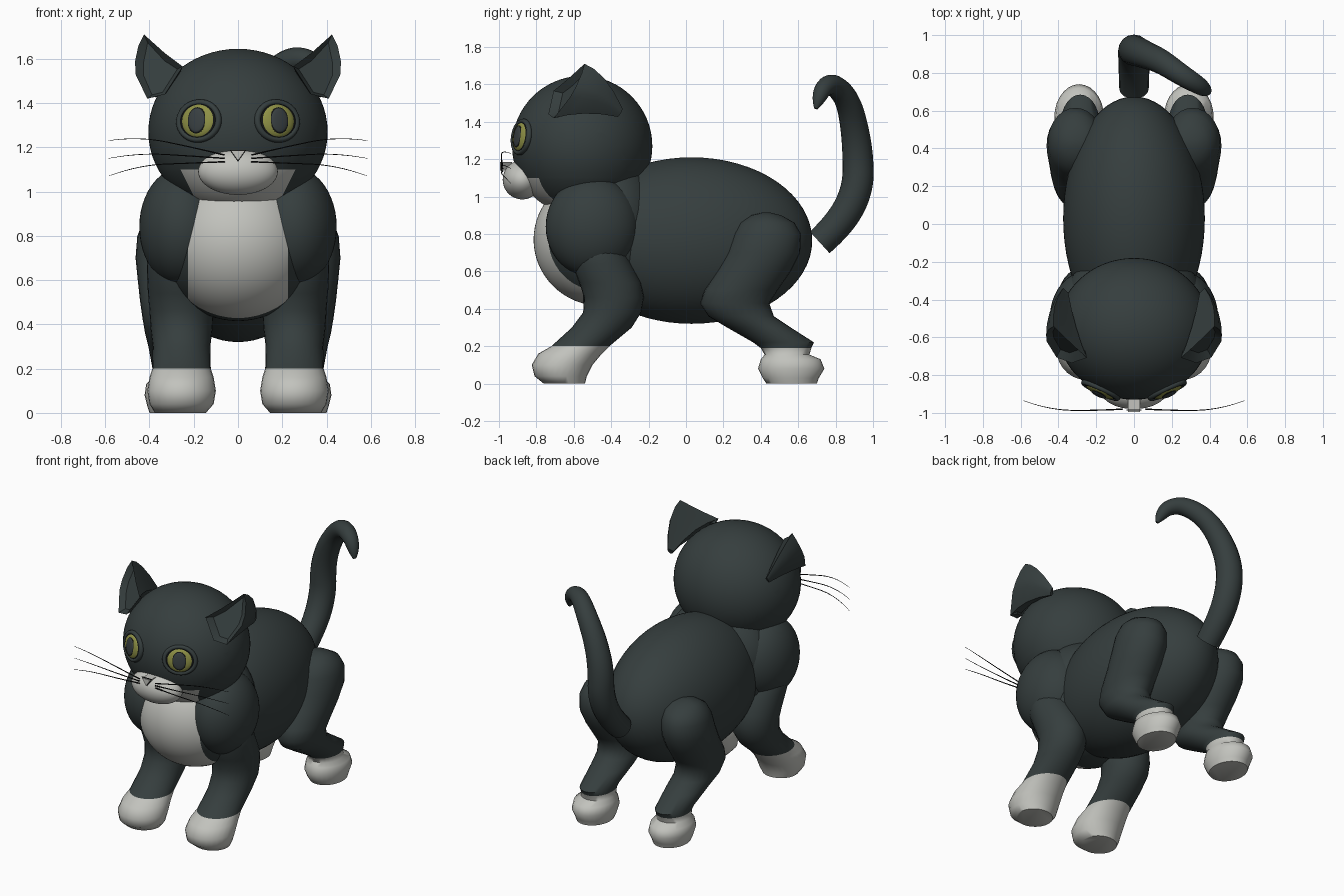
import bpy, bmesh, math
from mathutils import Vector

cube = bpy.data.objects.get("Cube")
if cube:
    bpy.data.objects.remove(cube, do_unlink=True)


def material(name, rgb):
    m = bpy.data.materials.new(name)
    m.use_nodes = True
    m.diffuse_color = (*rgb, 1)
    bsdf = m.node_tree.nodes["Principled BSDF"]
    bsdf.inputs["Base Color"].default_value = (*rgb, 1)
    bsdf.inputs["Roughness"].default_value = 0.7
    return m


FUR = material("charcoal fur", (0.036, 0.048, 0.048))
WHITE = material("white fur", (0.54, 0.545, 0.51))
IRIS = material("yellow green iris", (0.27, 0.28, 0.06))
PUPIL = material("slate pupil", (0.04, 0.05, 0.053))
BLACK = material("black line", (0.006, 0.007, 0.007))


def finish(obj, name, *mats, angle=40):
    obj.name = obj.data.name = name
    for m in mats:
        obj.data.materials.append(m)
    bpy.ops.object.select_all(action='DESELECT')
    obj.select_set(True)
    bpy.context.view_layer.objects.active = obj
    bpy.ops.object.shade_smooth_by_angle(angle=math.radians(angle))


def from_bmesh(bm, name, *mats, angle=40):
    bmesh.ops.recalc_face_normals(bm, faces=bm.faces)
    mesh = bpy.data.meshes.new(name)
    bm.to_mesh(mesh)
    bm.free()
    obj = bpy.data.objects.new(name, mesh)
    bpy.context.collection.objects.link(obj)
    finish(obj, name, *mats, angle=angle)


def ellipsoid(name, loc, size, mats, rule=None, cuts=(), rot=None, seg=48):
    """Ellipsoid; cuts are (point, normal) planes, rule marks second-colour faces."""
    bm = bmesh.new()
    bmesh.ops.create_uvsphere(bm, u_segments=seg, v_segments=seg // 2, radius=1)
    for v in bm.verts:
        p = Vector(a * b for a, b in zip(v.co, size))
        v.co = Vector(loc) + (rot @ p if rot else p)
    for co, no in cuts:
        bmesh.ops.bisect_plane(bm, geom=bm.verts[:] + bm.edges[:] + bm.faces[:],
                               plane_co=co, plane_no=no)
    if rule:
        for f in bm.faces:
            f.material_index = int(rule(f.calc_center_median()))
    from_bmesh(bm, name, *mats)


def bridge(bm, rings):
    """Skin a list of vertex rings and close both ends."""
    loops = [[bm.verts.new(p) for p in r] for r in rings]
    n = len(loops[0])
    for a, b in zip(loops, loops[1:]):
        for i in range(n):
            bm.faces.new((a[i], a[(i + 1) % n], b[(i + 1) % n], b[i]))
    return bm.faces.new(loops[0]), bm.faces.new(loops[-1])


def leg(name, side, sections, white_top, seg=28):
    """Stack of oval sections: (z, front y, back y, centre x, half width)."""
    bm = bmesh.new()
    rings = []
    for z, y0, y1, x, w in sections:
        turn = [2 * math.pi * i / seg for i in range(seg)]
        rings.append([(side * (x + w * math.cos(t)),
                       (y0 + y1) / 2 + (y1 - y0) / 2 * math.sin(t), z) for t in turn])
    bridge(bm, rings)
    for f in bm.faces:
        f.material_index = int(f.calc_center_median().z < white_top)
    from_bmesh(bm, name, FUR, WHITE, angle=60)


def tube(name, points, depth, mat, sides=6):
    """Smooth swept tube through (x, y, z, radius factor) control points."""
    cu = bpy.data.curves.new(name, 'CURVE')
    cu.dimensions = '3D'
    cu.bevel_depth, cu.bevel_resolution, cu.use_fill_caps = depth, sides, True
    sp = cu.splines.new('NURBS')
    sp.points.add(len(points) - 1)
    for p, (x, y, z, r) in zip(sp.points, points):
        p.co, p.radius = (x, y, z, 1), r
    sp.order_u, sp.use_endpoint_u, sp.resolution_u = 3, True, 8
    obj = bpy.data.objects.new(name, cu)
    bpy.context.collection.objects.link(obj)
    bpy.ops.object.select_all(action='DESELECT')
    obj.select_set(True)
    bpy.context.view_layer.objects.active = obj
    bpy.ops.object.convert(target='MESH')
    finish(bpy.context.view_layer.objects.active, name, mat)


# Head with white throat, body and chest with white bib
HEAD, HEAD_R = Vector((0, -0.555, 1.27)), Vector((0.405, 0.375, 0.375))
ellipsoid("head", HEAD, HEAD_R, (FUR, WHITE), seg=64,
          rule=lambda c: c.z < 1.1 and c.y < -0.66 and abs(c.x) < 0.26 - (1.1 - c.z) * 0.5,
          cuts=[((0, 0, 1.1), (0, 0, 1)), ((0.26, 0, 1.1), (1, 0, -0.5)),
                ((-0.26, 0, 1.1), (1, 0, 0.5))])
ellipsoid("body", (0, 0.03, 0.765), (0.375, 0.645, 0.445), (FUR,), seg=64)
ellipsoid("neck", (0, -0.38, 0.88), (0.36, 0.25, 0.32), (FUR,))
ellipsoid("chest", (0, -0.45, 0.77), (0.36, 0.365, 0.355), (FUR, WHITE), seg=64,
          rule=lambda c: abs(c.x) < 0.225 and c.y < -0.55,
          cuts=[((0.225, 0, 0), (1, 0, 0)), ((-0.225, 0, 0), (1, 0, 0)),
                ((0, -0.55, 0), (0, 1, 0))])

# Muzzle and nose
ellipsoid("muzzle", (0, -0.875, 1.09), (0.18, 0.105, 0.105), (WHITE,))
for name, mat, s, y0, y1 in (("nose_outline", BLACK, 1.2, -0.988, -0.982),
                             ("nose", WHITE, 1, -0.995, -0.93)):
    bm = bmesh.new()
    tri = [(-0.032, 0.02), (0.032, 0.02), (0, -0.026)]
    bridge(bm, [[(x * s, y, 1.165 + z * s) for x, z in tri] for y in (y0, y1)])
    from_bmesh(bm, name, mat)

FRONT_LEG = [(0, -0.76, -0.54, 0.26, 0.115), (0.04, -0.81, -0.53, 0.255, 0.145),
             (0.1, -0.825, -0.50, 0.255, 0.155), (0.16, -0.79, -0.45, 0.255, 0.145),
             (0.2, -0.72, -0.41, 0.255, 0.132), (0.3, -0.61, -0.29, 0.255, 0.13),
             (0.38, -0.55, -0.24, 0.255, 0.14), (0.46, -0.545, -0.225, 0.255, 0.145),
             (0.54, -0.57, -0.24, 0.26, 0.147), (0.64, -0.61, -0.29, 0.265, 0.147),
             (0.74, -0.61, -0.34, 0.27, 0.14), (0.8, -0.53, -0.39, 0.27, 0.1)]
HIND_LEG = [(0, 0.43, 0.70, 0.29, 0.11), (0.03, 0.41, 0.71, 0.29, 0.12),
            (0.08, 0.385, 0.74, 0.29, 0.132), (0.13, 0.40, 0.72, 0.29, 0.125),
            (0.155, 0.42, 0.66, 0.285, 0.105), (0.19, 0.40, 0.67, 0.285, 0.1),
            (0.22, 0.36, 0.685, 0.285, 0.105), (0.3, 0.22, 0.56, 0.285, 0.12),
            (0.36, 0.12, 0.47, 0.29, 0.13), (0.43, 0.075, 0.445, 0.295, 0.137),
            (0.5, 0.10, 0.49, 0.3, 0.142), (0.6, 0.165, 0.56, 0.305, 0.148),
            (0.7, 0.22, 0.61, 0.31, 0.153), (0.8, 0.255, 0.615, 0.31, 0.145),
            (0.86, 0.29, 0.58, 0.305, 0.125), (0.9, 0.35, 0.51, 0.3, 0.085),
            (0.915, 0.41, 0.45, 0.3, 0.03)]
EAR = [(0.425, 1.71), (0.45, 1.66), (0.465, 1.59), (0.463, 1.53), (0.41, 1.42),
       (0.33, 1.44), (0.25, 1.565), (0.33, 1.625)]

for side, label in ((1, "left"), (-1, "right")):
    # Shoulder and legs
    ellipsoid(label + "_shoulder", (side * 0.25, -0.5, 0.84), (0.196, 0.25, 0.27), (FUR,))
    leg(label + "_front_leg", side, FRONT_LEG, 0.2)
    leg(label + "_hind_leg", side, HIND_LEG, 0.19)

    # Ear: cupped front face, shell narrowing toward the back
    bm = bmesh.new()
    apex = Vector((side * 0.36, -0.31, 1.42))
    rim = [Vector((side * x, -0.69 + (z - 1.46) * 0.54 + (x - 0.4) * 0.5, z)) for x, z in EAR]
    rings = [[p.lerp(apex, t) + Vector((side * 0.015, 0.02, 0.02)) * b for p in rim]
             for t, b in ((0, 0), (0.15, 0.8), (0.35, 1.2), (0.6, 1), (0.85, 0.3))]
    cup, _ = bridge(bm, rings)
    bmesh.ops.recalc_face_normals(bm, faces=bm.faces)
    bmesh.ops.inset_region(bm, faces=[cup], thickness=0.025, depth=-0.035)
    from_bmesh(bm, label + "_ear", FUR, angle=52)

    # Eye layers, set on the surface of the head
    x, z = side * 0.18, 1.32
    dx, dz = x / HEAD_R.x, (z - HEAD.z) / HEAD_R.z
    dy = -math.sqrt(1 - dx * dx - dz * dz)
    normal = Vector((dx / HEAD_R.x, dy / HEAD_R.y, dz / HEAD_R.z)).normalized()
    spot = Vector((x, HEAD.y + dy * HEAD_R.y, z)) - normal * 0.008
    rot = normal.to_track_quat('Z', 'Y')
    for part, w, h, lift, thick, mat in (("eye_socket", 0.1, 0.086, 0.002, 0.018, BLACK),
                                         ("eye", 0.083, 0.077, 0.004, 0.026, IRIS),
                                         ("pupil_outline", 0.046, 0.06, 0.023, 0.009, BLACK),
                                         ("pupil", 0.041, 0.055, 0.026, 0.009, PUPIL)):
        ellipsoid(label + "_" + part, spot + normal * lift, (w, h, thick), (mat,),
                  rot=rot.to_matrix(), seg=32)
    bpy.ops.mesh.primitive_torus_add(location=spot, rotation=rot.to_euler(), major_segments=40,
                                     minor_segments=10, major_radius=0.09, minor_radius=0.014)
    lid = bpy.context.object
    lid.scale = (1.08, 0.95, 1.1)
    finish(lid, label + "_eyelid", FUR)

    # Whiskers
    for i, (z0, z1, z2) in enumerate(((1.165, 1.25, 1.23), (1.15, 1.175, 1.15),
                                      (1.135, 1.12, 1.07))):
        tube(f"{label}_whisker_{i + 1}",
             [(side * 0.06, -0.98, z0, 1.6), (side * 0.2, -0.988, z0 + (z1 - z0) * 0.4, 1.2),
              (side * 0.45, -0.985, z1, 0.8), (side * 0.585, -0.935, z2, 0.4)],
             0.0025, BLACK, sides=1)

# Tail
tube("tail", [(0, 0.715, 0.755, 0.95), (0, 0.83, 0.86, 1), (0, 0.92, 1.04, 1.03),
              (0, 0.92, 1.22, 1), (0.05, 0.90, 1.38, 0.9), (0.14, 0.865, 1.52, 0.8),
              (0.25, 0.79, 1.605, 0.7), (0.34, 0.735, 1.585, 0.6), (0.385, 0.705, 1.51, 0.42),
              (0.395, 0.695, 1.47, 0.12)], 0.082, FUR)
